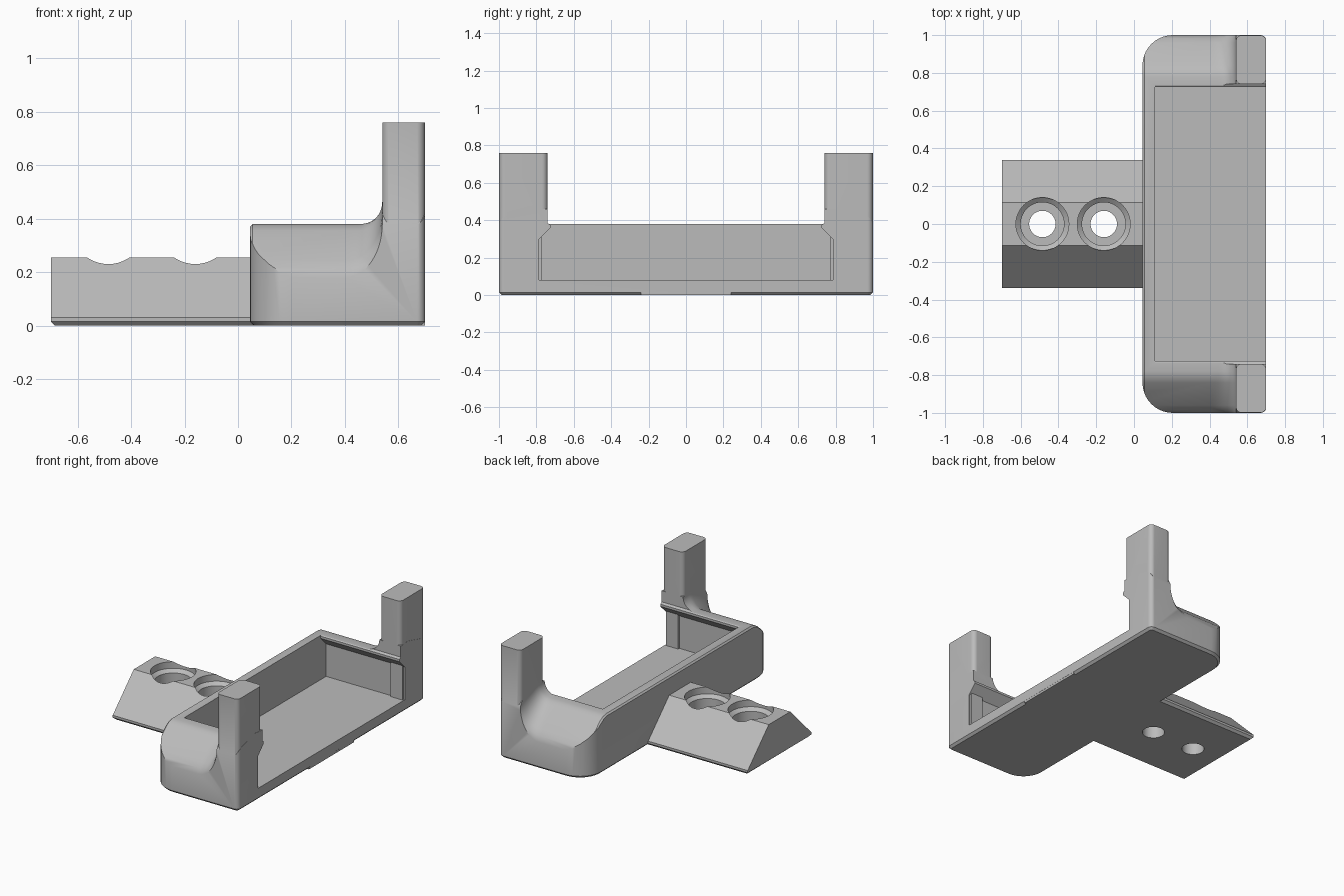
import bpy, bmesh
from math import sin, cos, pi, sqrt, radians

cube = bpy.data.objects.get("Cube")
if cube:
    bpy.data.objects.remove(cube)

grey = bpy.data.materials.new("plain grey")
grey.use_nodes = True
grey.diffuse_color = (0.5, 0.5, 0.5, 1)
grey.node_tree.nodes["Principled BSDF"].inputs["Base Color"].default_value = (0.5, 0.5, 0.5, 1)


def loft(name, rings):
    """Closed solid through rings that share one point count."""
    bm = bmesh.new()
    rows = [[bm.verts.new(p) for p in ring] for ring in rings]
    n = len(rows[0])
    for a, b in zip(rows, rows[1:]):
        for i in range(n):
            j = (i + 1) % n
            bm.faces.new((a[i], a[j], b[j], b[i]))
    bm.faces.new(rows[0])
    bm.faces.new(rows[-1][::-1])
    bmesh.ops.recalc_face_normals(bm, faces=bm.faces)
    mesh = bpy.data.meshes.new(name)
    bm.to_mesh(mesh)
    bm.free()
    mesh.materials.append(grey)
    ob = bpy.data.objects.new(name, mesh)
    bpy.context.collection.objects.link(ob)
    return ob


def along_x(name, pts, x0, x1):
    return loft(name, [[(x, y, z) for y, z in pts] for x in (x0, x1)])


def mirrored(half):
    return half + [(-y, z) for y, z in reversed(half)]


def rounded_plan(x0, x1, y0, y1, r_left, r_right, inset=0.0):
    """Rounded rectangle outline with separate radii at the two x ends."""
    pts = []
    for sx, sy, start in ((1, 1, 0), (-1, 1, 1), (-1, -1, 2), (1, -1, 3)):
        r = r_right if sx > 0 else r_left
        cx = x1 - r if sx > 0 else x0 + r
        cy = y1 - r if sy > 0 else y0 + r
        for k in range(11):
            a = (start + k / 10) * pi / 2
            pts.append((cx + (r - inset) * cos(a), cy + (r - inset) * sin(a)))
    return pts


def upright(name, levels):
    return loft(name, [[(x, y, z) for x, y in pts] for pts, z in levels])


def combine(ob, tool, operation):
    mod = ob.modifiers.new("combine", "BOOLEAN")
    mod.operation, mod.solver, mod.object = operation, "EXACT", tool
    bpy.context.view_layer.objects.active = ob
    bpy.ops.object.modifier_apply(modifier=mod.name)
    bpy.data.objects.remove(tool)


def smooth(ob):
    bpy.ops.object.select_all(action="DESELECT")
    ob.select_set(True)
    bpy.context.view_layer.objects.active = ob
    bpy.ops.object.shade_smooth_by_angle(angle=radians(30))


# Tray body: sloped shoulders that sweep up into the posts
shoulder = [(1.01, -0.05, 1), (1.01, 0.1, 1), (1.0, 0.18, 1), (0.985, 0.215, 0.95),
            (0.96, 0.245, 0.85), (0.84, 0.355, 0.2), (0.81, 0.373, 0.1), (0.78, 0.38, 0)]


def section(x, drop=0.0):
    half = []
    for y, z, t in shoulder:
        start = 0.46 - 0.06 * t
        u = min(max((x - start) / (0.54 - start), 0), 1)
        rise = (0.08 + 0.12 * t) * (1 - sqrt(1 - u * u))
        half.append((y, z if z < 0 else z + rise - drop))
    return [(x, y, z) for y, z in mirrored(half)]


sweep = [0.4 + 0.14 * sin(k / 14 * pi / 2) for k in range(15)]
tray = loft("tray", [section(0.03, 0.025), section(0.055)]
            + [section(x) for x in sweep] + [section(0.75)])

# Rounded footprint with a small chamfer underneath
plan = (0.045, 0.7, -1, 1, 0.16, 0.03)
combine(tray, upright("footprint", [(rounded_plan(*plan, inset=0.015), 0),
                                    (rounded_plan(*plan), 0.015),
                                    (rounded_plan(*plan), 1)]), "INTERSECT")

# Corner posts
for s in (-1, 1):
    lo, hi = sorted((s * 0.74, s * 0.999))
    outline = rounded_plan(0.54, 0.699, lo, hi, 0.03, 0.03)
    combine(tray, upright("post", [(outline, 0.05), (outline, 0.76)]), "UNION")

# Open pocket with an overhanging lip at each end
pocket = [(0.785, 0.08), (0.785, 0.3), (0.725, 0.36), (0.725, 0.375), (0.74, 0.385), (0.74, 0.9)]
combine(tray, along_x("pocket", mirrored(pocket), 0.11, 0.9), "DIFFERENCE")

# Shallow stop ribs under the lips, and the flush tab on the open edge
for s in (-1, 1):
    rib = [(s * 0.772, 0.06), (s * 0.83, 0.06), (s * 0.83, 0.33), (s * 0.772, 0.313)]
    combine(tray, along_x("rib", rib, 0.6, 0.69), "UNION")
combine(tray, along_x("tab", mirrored([(0.24, 0), (0.24, 0.03)]), 0.66, 0.6995), "UNION")
smooth(tray)

# Mounting bar with bevelled sides
bar_half = [(0.325, 0), (0.34, 0.015), (0.34, 0.03), (0.115, 0.255)]
bar = along_x("mounting_bar", mirrored(bar_half), -0.7, 0.08)
for v in bar.data.vertices:
    if v.co.z < 0.01 and v.co.x < -0.6:
        v.co.x += 0.015

# Stepped screw holes
steps = [(0.07, -0.1), (0.07, 0.1), (0.115, 0.1), (0.115, 0.19), (0.14, 0.21), (0.14, 0.4)]
for cx in (-0.485, -0.16):
    hole = loft("screw_hole", [[(cx + r * cos(k * pi / 24), r * sin(k * pi / 24), z)
                                for k in range(48)] for r, z in steps])
    combine(bar, hole, "DIFFERENCE")
smooth(bar)
